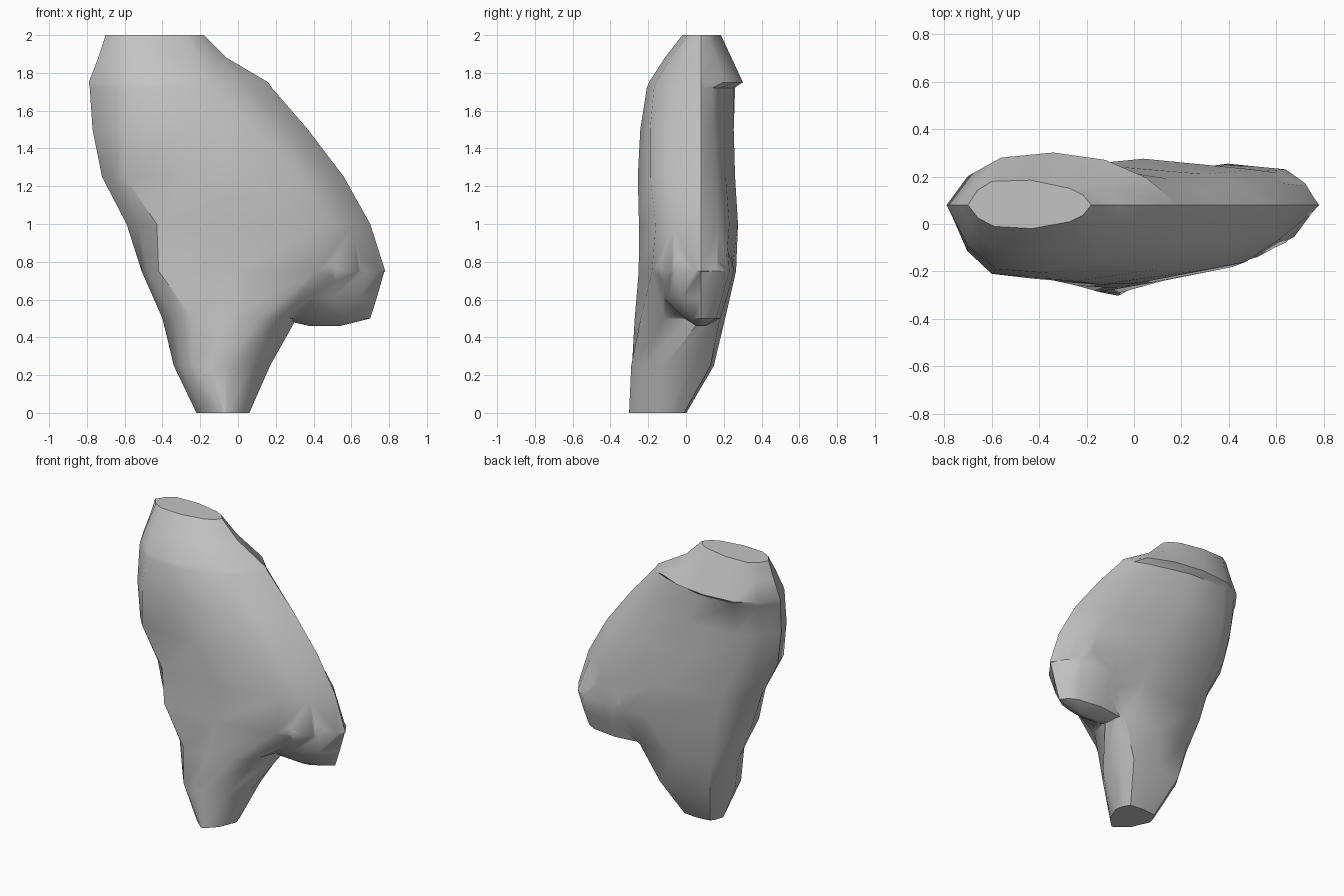
import bpy
import bmesh
import math
from mathutils import Vector

default = bpy.data.objects.get("Cube")
if default:
    bpy.data.objects.remove(default, do_unlink=True)

stone = bpy.data.materials.new("plain grey")
stone.use_nodes = True
grey = (0.55, 0.55, 0.55, 1)
stone.diffuse_color = grey
stone.node_tree.nodes["Principled BSDF"].inputs["Base Color"].default_value = grey


def ring_points(section, bulge=0.22, belly=0.06):
    """Closed outline: rounded corners between six points, front and back bowed outward."""
    z, left, front_left, front_right, right, back_right, back_left = section
    corners = [Vector(p) for p in (left, front_left, front_right, right, back_right, back_left)]
    outer = {
        0: Vector((left[0], front_left[1])),
        2: Vector((right[0], front_right[1])),
        3: Vector((right[0], back_right[1])),
        5: Vector((left[0], back_left[1])),
    }
    points = []
    for i, here in enumerate(corners):
        after = corners[(i + 1) % len(corners)]
        middle = (here + after) / 2
        if i in outer:
            middle = middle.lerp(outer[i], bulge)
        else:
            middle.y -= belly * (after.x - here.x)
        points += [here, middle]
    return [(p.x, p.y, z) for p in points]


def loft(name, sections):
    """Skin a stack of outlines and close both ends."""
    bm = bmesh.new()
    rings = [[bm.verts.new(p) for p in ring_points(s)] for s in sections]
    for low, high in zip(rings, rings[1:]):
        count = len(low)
        for i in range(count):
            j = (i + 1) % count
            bm.faces.new((low[i], low[j], high[j], high[i]))
    bm.faces.new(list(reversed(rings[0])))
    bm.faces.new(rings[-1])
    bmesh.ops.recalc_face_normals(bm, faces=bm.faces)
    mesh = bpy.data.meshes.new(name)
    bm.to_mesh(mesh)
    bm.free()
    mesh.materials.append(stone)
    obj = bpy.data.objects.new(name, mesh)
    bpy.context.collection.objects.link(obj)
    return obj


# Leaning trunk: height, left, front left, front right, right, back right, back left
trunk = loft("leaning_trunk", [
    (0, (-.22, -.1), (-.08, -.3), (-.06, -.3), (.06, -.11), (.02, -.01), (-.18, -.01)),
    (.25, (-.34, -.06), (-.24, -.26), (-.06, -.29), (.17, -.11), (.11, .13), (-.27, .12)),
    (.5, (-.4, -.02), (-.24, -.26), (.12, -.24), (.31, .08), (.23, .18), (-.31, .17)),
    (.75, (-.51, 0), (-.42, -.22), (.42, -.18), (.78, .08), (.64, .21), (-.36, .2)),
    (1, (-.59, 0), (-.43, -.23), (.47, -.16), (.7, .08), (.5, .23), (-.42, .21)),
    (1.25, (-.72, .01), (-.6, -.21), (.32, -.19), (.56, .08), (.3, .21), (-.53, .21)),
    (1.5, (-.77, .04), (-.6, -.21), (.1, -.19), (.37, .08), (.15, .19), (-.56, .23)),
    (1.72, (-.785, .07), (-.58, -.19), (-.12, -.17), (.18, .08), (.02, .18), (-.55, .26)),
    (1.75, (-.79, .08), (-.58, -.18), (-.15, -.16), (.16, .08), (-.12, .27), (-.56, .28)),
    (1.88, (-.74, .08), (-.59, -.1), (-.22, -.08), (-.06, .08), (-.22, .21), (-.57, .23)),
    (2, (-.7, .08), (-.59, -.01), (-.27, .01), (-.18, .08), (-.27, .15), (-.6, .18)),
])

# Rounded underside of the side lobe, tucked below the widest part of the trunk
lobe = loft("side_lobe", [
    (.46, (.38, .08), (.43, .06), (.5, .06), (.54, .08), (.5, .1), (.43, .1)),
    (.5, (.2, .08), (.33, 0), (.55, .01), (.7, .08), (.6, .16), (.25, .16)),
    (.61, (.15, .06), (.28, -.12), (.5, -.09), (.735, .08), (.63, .19), (.2, .19)),
    (.75, (.1, .04), (.26, -.18), (.52, -.14), (.775, .08), (.64, .23), (.15, .22)),
    (.9, (.1, .04), (.22, -.16), (.46, -.13), (.7, .08), (.5, .22), (.15, .2)),
])

# Fuse the lobe into the trunk
fuse = trunk.modifiers.new("fuse", "BOOLEAN")
fuse.operation = "UNION"
fuse.solver = "EXACT"
fuse.object = lobe
bpy.context.view_layer.objects.active = trunk
for obj in bpy.context.selected_objects:
    obj.select_set(False)
trunk.select_set(True)
bpy.ops.object.modifier_apply(modifier=fuse.name)
bpy.data.objects.remove(lobe, do_unlink=True)

# Soft shading with crisp end caps
bpy.ops.object.shade_smooth_by_angle(angle=math.radians(42))
